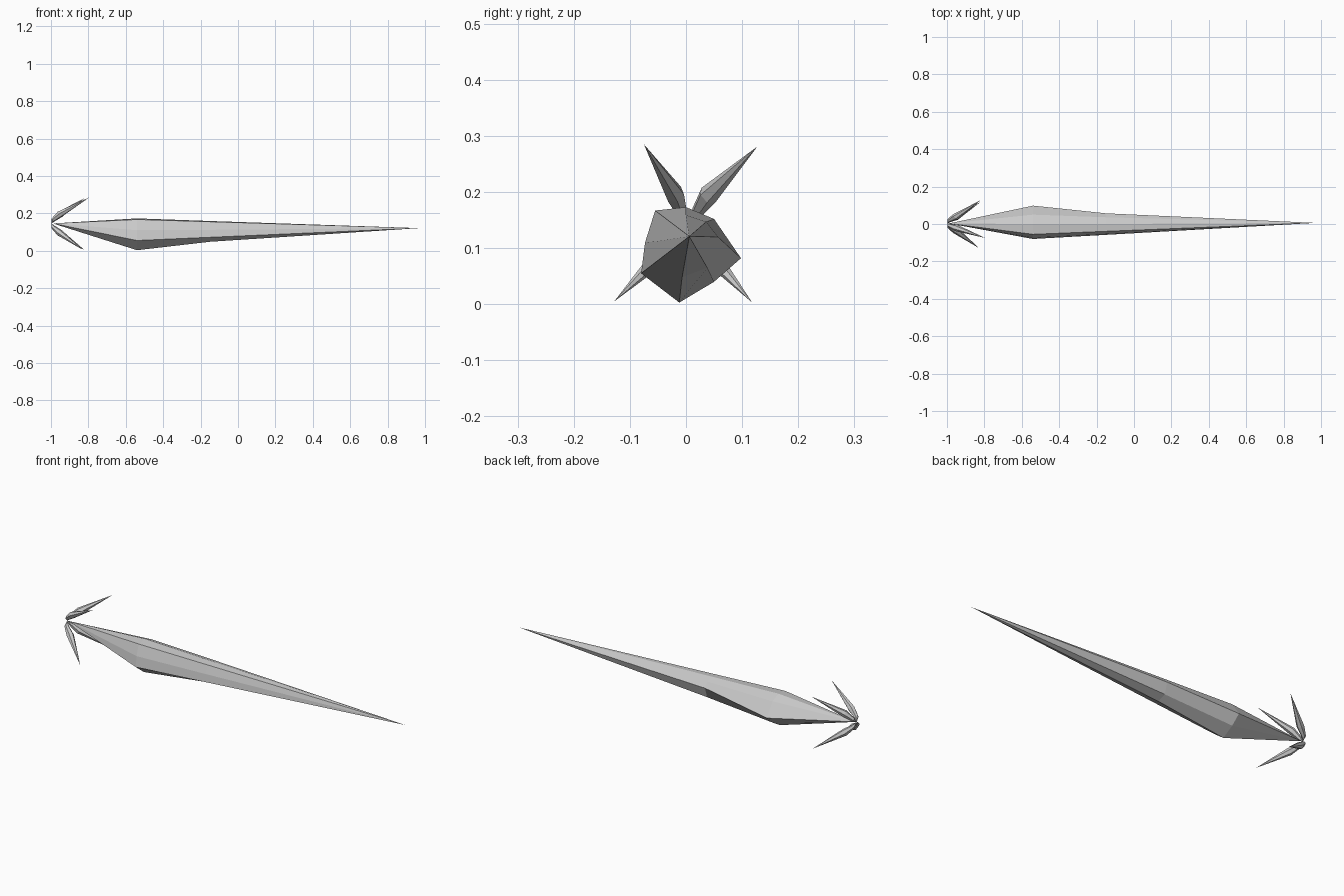
import bpy, bmesh, math
from mathutils import Vector

if "Cube" in bpy.data.objects:
    bpy.data.objects.remove(bpy.data.objects["Cube"])


def loft(name, start, rings, end):
    """Faceted spindle: point, closed rings, point."""
    bm = bmesh.new()
    a, b = bm.verts.new(start), bm.verts.new(end)
    loops = [[bm.verts.new(p) for p in ring] for ring in rings]
    n = len(loops[0])
    for i in range(n):
        j = (i + 1) % n
        bm.faces.new((a, loops[0][j], loops[0][i]))
        for p, q in zip(loops, loops[1:]):
            bm.faces.new((p[i], p[j], q[j], q[i]))
        bm.faces.new((b, loops[-1][i], loops[-1][j]))
    bmesh.ops.recalc_face_normals(bm, faces=bm.faces[:])
    mesh = bpy.data.meshes.new(name)
    bm.to_mesh(mesh)
    bm.free()
    obj = bpy.data.objects.new(name, mesh)
    bpy.context.collection.objects.link(obj)
    return obj


def circle(center, axis, radius, sides=6):
    axis = axis.normalized()
    u = axis.cross(Vector((0, 0, 1))).normalized()
    v = axis.cross(u)
    return [center + radius * (math.cos(t) * u + math.sin(t) * v)
            for t in (2 * math.pi * k / sides for k in range(sides))]


# Long irregular root body: (y, z) sections at the shoulder and partway down
shoulder = [(-0.08, 0.055), (-0.012, 0.003), (0.05, 0.04), (0.098, 0.082),
            (0.05, 0.152), (0.0, 0.173), (-0.055, 0.167), (-0.073, 0.11)]
middle = [(-0.058, 0.072), (-0.007, 0.048), (0.038, 0.065), (0.057, 0.12),
          (0.036, 0.147), (0.0, 0.159), (-0.039, 0.155), (-0.053, 0.112)]
loft("root_body", (-0.99, 0.003, 0.146),
     [[(-0.54, y, z) for y, z in shoulder], [(-0.15, y, z) for y, z in middle]],
     (0.97, 0.006, 0.121))

# Four bent, swept-back spikes at the narrow end
crown = Vector((-0.992, 0.003, 0.146))
tips = [(-0.795, -0.075, 0.285), (-0.82, 0.127, 0.281),
        (-0.83, -0.128, 0.005), (-0.82, 0.118, 0.003)]
for i, tip in enumerate(tips):
    tip = Vector(tip)
    d = tip - crown
    knee = crown + Vector((0.04, d.y * 0.30, d.z * 0.36))
    near = crown + Vector((0.004, d.y * 0.14, d.z * 0.14))
    loft(f"crown_spike_{i + 1}", crown + Vector((-0.005, 0, 0)),
         [circle(near, knee - crown, 0.011), circle(knee, tip - crown, 0.018)], tip)
